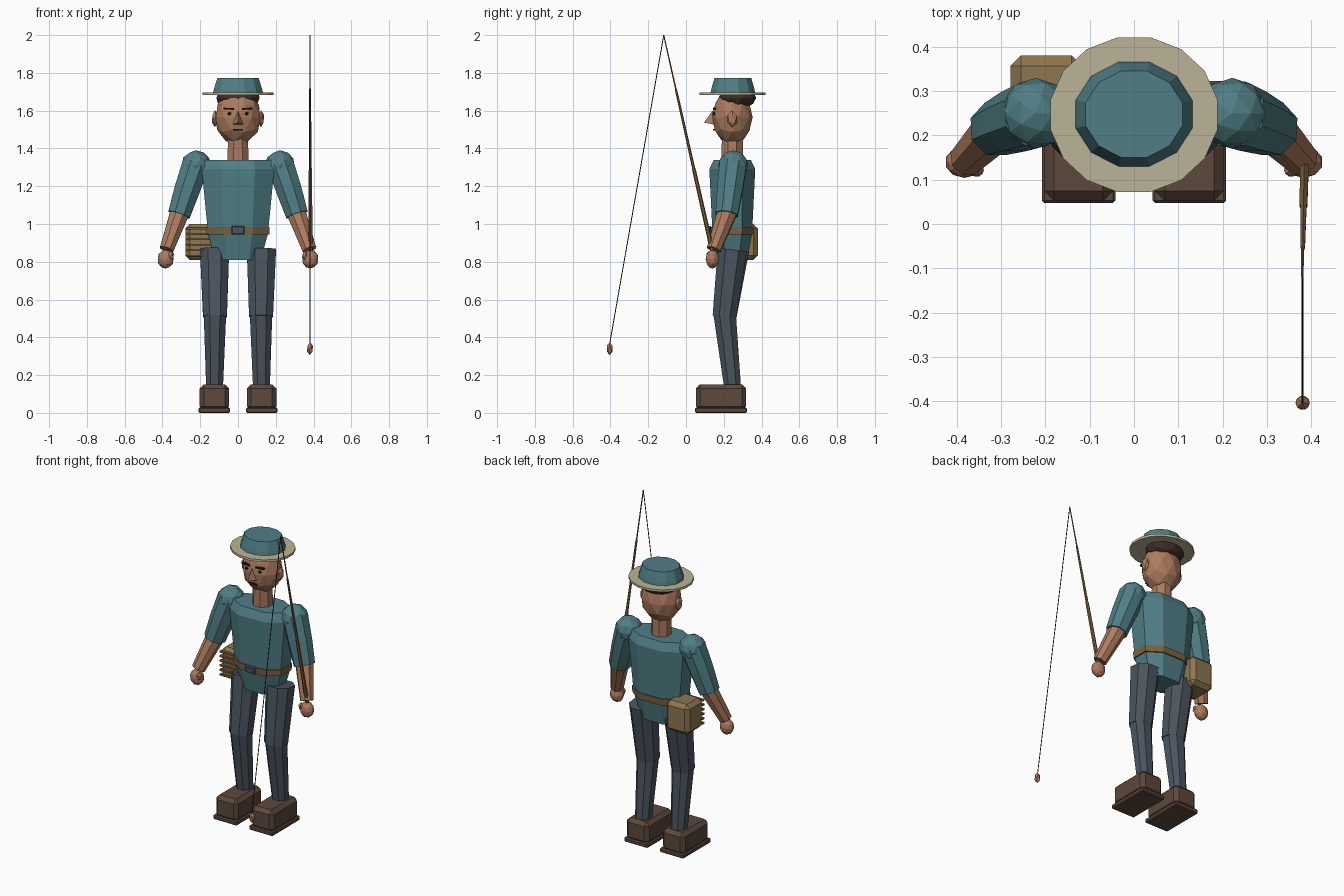
import bpy, bmesh, math
from mathutils import Vector, Matrix

if "Cube" in bpy.data.objects:
    bpy.data.objects.remove(bpy.data.objects["Cube"])


def material(name, rgb):
    m = bpy.data.materials.new(name)
    m.diffuse_color = (*rgb, 1)
    m.use_nodes = True
    m.node_tree.nodes["Principled BSDF"].inputs["Base Color"].default_value = m.diffuse_color
    return m


TEAL = material("teal cloth", (.08, .21, .235))
SKIN = material("skin", (.42, .2, .115))
SLATE = material("slate trousers", (.07, .09, .115))
SHOE = material("brown leather", (.11, .065, .045))
CREAM = material("cream straw", (.5, .45, .31))
TAN = material("tan leather", (.2, .12, .05))
WICKER = material("wicker", (.27, .185, .08))
HAIR = material("dark hair", (.05, .027, .017))
DARK = material("dark line", (.015, .013, .012))
METAL = material("dull metal", (.09, .1, .125))


def finish(bm, name, mat):
    bmesh.ops.recalc_face_normals(bm, faces=bm.faces)
    me = bpy.data.meshes.new(name)
    bm.to_mesh(me)
    bm.free()
    me.materials.append(mat)
    ob = bpy.data.objects.new(name, me)
    bpy.context.collection.objects.link(ob)
    return ob


def ring_points(n, rx, ry, power=1.0):
    for i in range(n):
        a = 2 * math.pi * (i + .5) / n
        c, s = math.cos(a), math.sin(a)
        yield (rx * math.copysign(abs(c) ** power, c),
               ry * math.copysign(abs(s) ** power, s))


def skin_rings(bm, rings):
    n = len(rings[0])
    for a, b in zip(rings, rings[1:]):
        for i in range(n):
            j = (i + 1) % n
            bm.faces.new((a[i], a[j], b[j], b[i]))
    bm.faces.new(rings[0])
    bm.faces.new(rings[-1])


def loft(name, mat, n, sections, cy, power=1.0):
    """Upright body; sections are (z, rx, ry)."""
    bm = bmesh.new()
    skin_rings(bm, [[bm.verts.new((x, cy + y, z)) for x, y in ring_points(n, rx, ry, power)]
                    for z, rx, ry in sections])
    return finish(bm, name, mat)


def limb(name, mat, n, stations, power=1.0):
    """Tapered tube; stations are (point, radius)."""
    bm = bmesh.new()
    axis = (Vector(stations[-1][0]) - Vector(stations[0][0])).normalized()
    side = Vector((0, 1, 0)).cross(axis).normalized()
    front = axis.cross(side)
    skin_rings(bm, [[bm.verts.new(Vector(p) + side * x + front * y)
                     for x, y in ring_points(n, r, r, power)] for p, r in stations])
    return finish(bm, name, mat)


def ball(name, mat, loc, radii, sub=2):
    bm = bmesh.new()
    bmesh.ops.create_icosphere(bm, subdivisions=sub, radius=1,
                               matrix=Matrix.Translation(loc) @ Matrix.Diagonal((*radii, 1)))
    return finish(bm, name, mat)


def box(name, mat, loc, size, bevel=0, tilt=0):
    bm = bmesh.new()
    bmesh.ops.create_cube(bm, size=1, matrix=Matrix.Translation(loc)
                          @ Matrix.Rotation(tilt, 4, 'Y') @ Matrix.Diagonal((*size, 1)))
    if bevel:
        bmesh.ops.bevel(bm, geom=bm.edges[:], offset=bevel, segments=1, affect='EDGES')
    return finish(bm, name, mat)


CY = .245

# Torso, belt, buckle
loft("torso", TEAL, 8, [(.81, .13, .085), (.95, .17, .112), (1.29, .205, .13),
                        (1.34, .185, .105)], CY, .85)
loft("belt", TAN, 8, [(.945, .177, .119), (.985, .179, .121)], CY, .85)
box("buckle", METAL, (0, .128, .967), (.07, .016, .046), .006)
box("buckle_plate", SLATE, (0, .119, .967), (.045, .005, .026))

# Neck and head
loft("neck", SKIN, 8, [(1.31, .06, .062), (1.45, .058, .06)], CY)
ball("head", SKIN, (0, .245, 1.565), (.124, .108, .148))
ball("hair", HAIR, (0, .272, 1.668), (.12, .1, .062))

# Nose wedge
bm = bmesh.new()
top, tip, left, right, back = [bm.verts.new(p) for p in (
    (0, .14, 1.6), (0, .095, 1.537), (-.027, .145, 1.527), (.027, .145, 1.527), (0, .18, 1.55))]
for f in ((top, left, tip), (top, tip, right), (tip, left, right),
          (top, back, left), (top, right, back), (left, back, right)):
    bm.faces.new(f)
finish(bm, "nose", SKIN)
box("mouth", DARK, (0, .15, 1.498), (.054, .012, .008))

# Hat
loft("hat_brim", CREAM, 16, [(1.682, .192, .178), (1.696, .192, .178)], .247)
loft("hat_crown", TEAL, 12, [(1.69, .138, .123), (1.715, .132, .118), (1.773, .113, .101)], .248)

for s, tag in ((-1, "left"), (1, "right")):
    # Face details
    ball(tag + "_ear", SKIN, (s * .122, .245, 1.557), (.018, .029, .045), 1)
    ball(tag + "_eye", DARK, (s * .046, .15, 1.584), (.012, .009, .009), 1)
    box(tag + "_eyebrow", DARK, (s * .048, .15, 1.61), (.056, .016, .009), 0, -s * .06)

    # Arms
    elbow = (s * .312, .215, 1.05)
    ball(tag + "_shoulder", TEAL, (s * .222, .25, 1.31), (.08, .08, .08))
    limb(tag + "_sleeve", TEAL, 8, [((s * .222, .25, 1.32), .078),
                                    ((s * .27, .232, 1.18), .073), (elbow, .064)])
    limb(tag + "_forearm", SKIN, 8, [((s * .305, .222, 1.07), .055), ((s * .378, .147, .865), .04)])
    ball(tag + "_hand", SKIN, (s * .383, .14, .814), (.044, .036, .05))
    ball(tag + "_thumb", SKIN, (s * .355, .122, .832), (.018, .017, .026), 1)

    # Legs
    hip_y = .245 if s > 0 else .257
    limb(tag + "_thigh", SLATE, 8, [((s * .124, hip_y, .865), .083),
                                    ((s * .122, .204, .51), .068)], .9)
    limb(tag + "_shin", SLATE, 8, [((s * .122, .204, .53), .064), ((s * .124, .246, .14), .048)], .9)

    # Shoes
    box(tag + "_shoe", SHOE, (s * .125, .185, .082), (.155, .266, .138), .022)
    box(tag + "_sole", SHOE, (s * .125, .185, .014), (.166, .276, .028), .006)

# Creel basket on the hip, slats on its front
box("basket", WICKER, (-.198, .3, .905), (.162, .162, .19), .024)
for i in range(6):
    box("basket_slat", TAN, (-.198, .216, .832 + i * .029), (.15, .02, .01))

# Fishing rod, line and float
base, rod_tip = Vector((.385, .152, .80)), Vector((.38, -.118, 2))
limb("rod", TAN, 6, [(base.lerp(rod_tip, t), r) for t, r in
                     ((0, .012), (.4, .010), (.42, .008), (.75, .006), (.77, .004), (1, .003))])
limb("line", DARK, 5, [((.38, -.118, 1.998), .0025), ((.38, -.405, .36), .0025)])
ball("float", SKIN, (.381, -.404, .34), (.018, .018, .034), 1)
